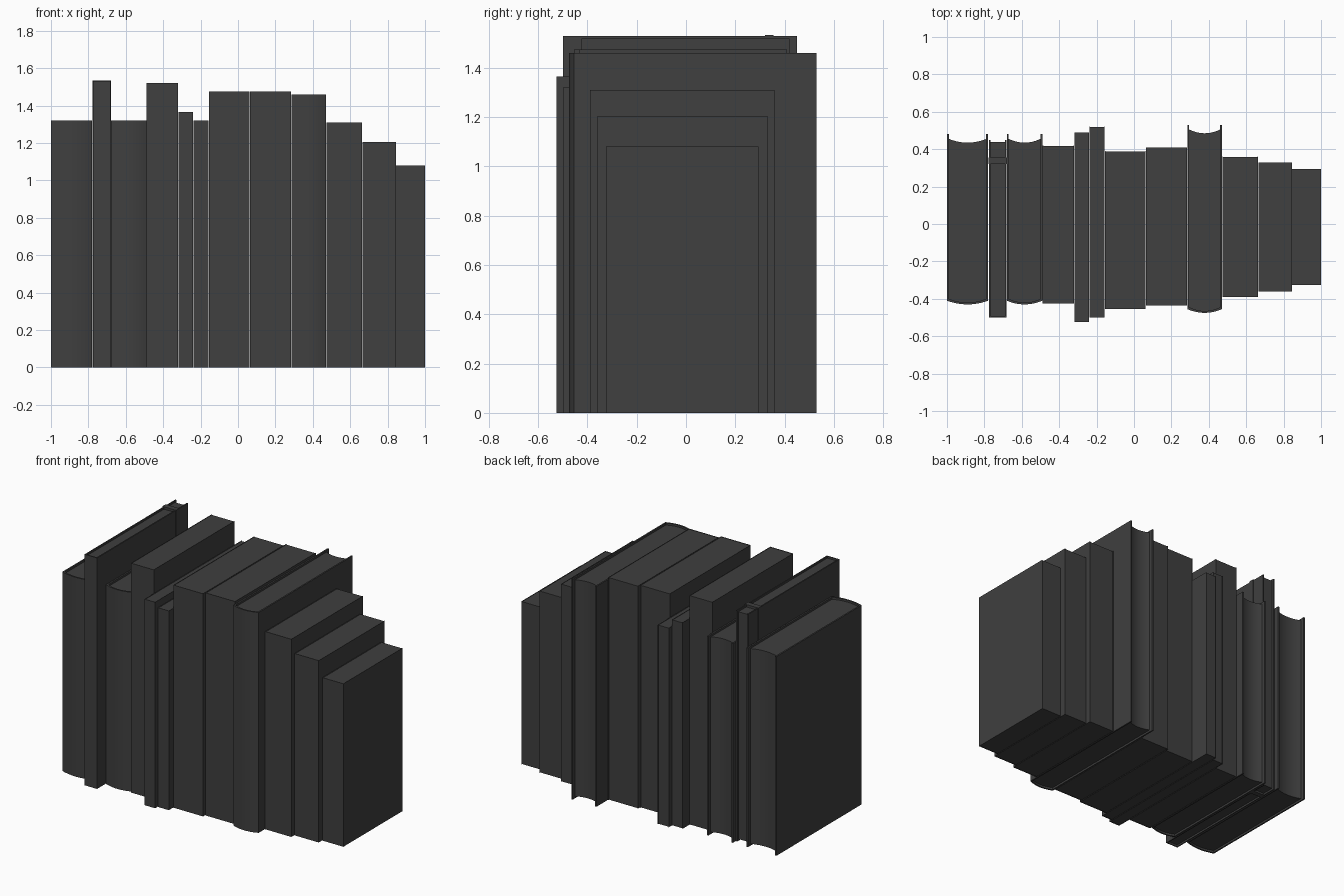
import bpy, bmesh, math

cube = bpy.data.objects.get("Cube")
if cube:
    bpy.data.objects.remove(cube, do_unlink=True)

GREY = (0.05, 0.05, 0.05, 1)
mat = bpy.data.materials.new("charcoal grey")
mat.use_nodes = True
mat.diffuse_color = GREY
bsdf = mat.node_tree.nodes["Principled BSDF"]
bsdf.inputs["Base Color"].default_value = GREY


def prism(name, outline, z0, z1):
    """Raise a flat x-y outline into a solid from z0 to z1."""
    bm = bmesh.new()
    face = bm.faces.new([bm.verts.new((x, y, z0)) for x, y in outline])
    up = bmesh.ops.extrude_face_region(bm, geom=[face])["geom"]
    top = [v for v in up if isinstance(v, bmesh.types.BMVert)]
    bmesh.ops.translate(bm, verts=top, vec=(0, 0, z1 - z0))
    bmesh.ops.recalc_face_normals(bm, faces=bm.faces)
    mesh = bpy.data.meshes.new(name)
    bm.to_mesh(mesh)
    bm.free()
    mesh.materials.append(mat)
    obj = bpy.data.objects.new(name, mesh)
    bpy.context.collection.objects.link(obj)
    bpy.ops.object.select_all(action="DESELECT")
    obj.select_set(True)
    bpy.context.view_layer.objects.active = obj
    bpy.ops.object.shade_smooth_by_angle(angle=math.radians(30))
    return obj


def bow(x0, x1, y, depth, steps=12):
    """Curve from x0 to x1 that bulges towards the front by depth."""
    if depth == 0:
        return [(x0, y), (x1, y)]
    points = []
    for i in range(steps + 1):
        t = i / steps
        points.append((x0 + (x1 - x0) * t, y - depth * 4 * t * (1 - t)))
    return points


def book(name, x0, x1, front, back, height, thick, bulge, lip, rim):
    """Cover wrapped round the spine, with a page block set in from its edges."""
    spine = front + bulge
    outer = bow(x0, x1, spine, bulge)
    inner = bow(x0 + thick, x1 - thick, spine + thick, bulge)
    cover = outer + [(x1, back), (x1 - thick, back)] + inner[::-1]
    cover += [(x0 + thick, back), (x0, back)]
    prism(name + "_cover", cover, 0, height)
    # Page block with a hollow fore edge on rounded books
    fore = bow(x0 + thick, x1 - thick, back - lip, bulge)
    prism(name + "_pages", inner + fore[::-1], rim, height - rim)


# Rounded hardcovers: left, right, front, back, height
hardcovers = [
    (-1.0, -0.78, -0.43, 0.48, 1.32),
    (-0.68, -0.49, -0.43, 0.48, 1.32),
    (0.285, 0.47, -0.475, 0.53, 1.46),
]
for n, size in enumerate(hardcovers, 1):
    book(f"hardcover_{n}", *size, thick=0.01, bulge=0.02, lip=0.025, rim=0.013)

# Square paperbacks
paperbacks = [
    (-0.488, -0.32, -0.425, 0.42, 1.52),
    (-0.318, -0.24, -0.525, 0.49, 1.365),
    (-0.238, -0.157, -0.5, 0.52, 1.32),
    (-0.155, 0.062, -0.455, 0.39, 1.475),
    (0.065, 0.283, -0.435, 0.41, 1.475),
    (0.472, 0.664, -0.39, 0.36, 1.31),
    (0.666, 0.844, -0.36, 0.33, 1.205),
    (0.846, 1.0, -0.325, 0.295, 1.08),
]
for n, size in enumerate(paperbacks, 1):
    book(f"paperback_{n}", *size, thick=0.003, bulge=0, lip=0.002, rim=0.002)

# Notebook held shut by an elastic band
book("notebook", -0.775, -0.683, -0.5, 0.45, 1.53,
     thick=0.008, bulge=0, lip=0.012, rim=0.012)
prism("notebook_band",
      [(-0.779, 0.32), (-0.679, 0.32), (-0.679, 0.355), (-0.779, 0.355)], 0, 1.534)
